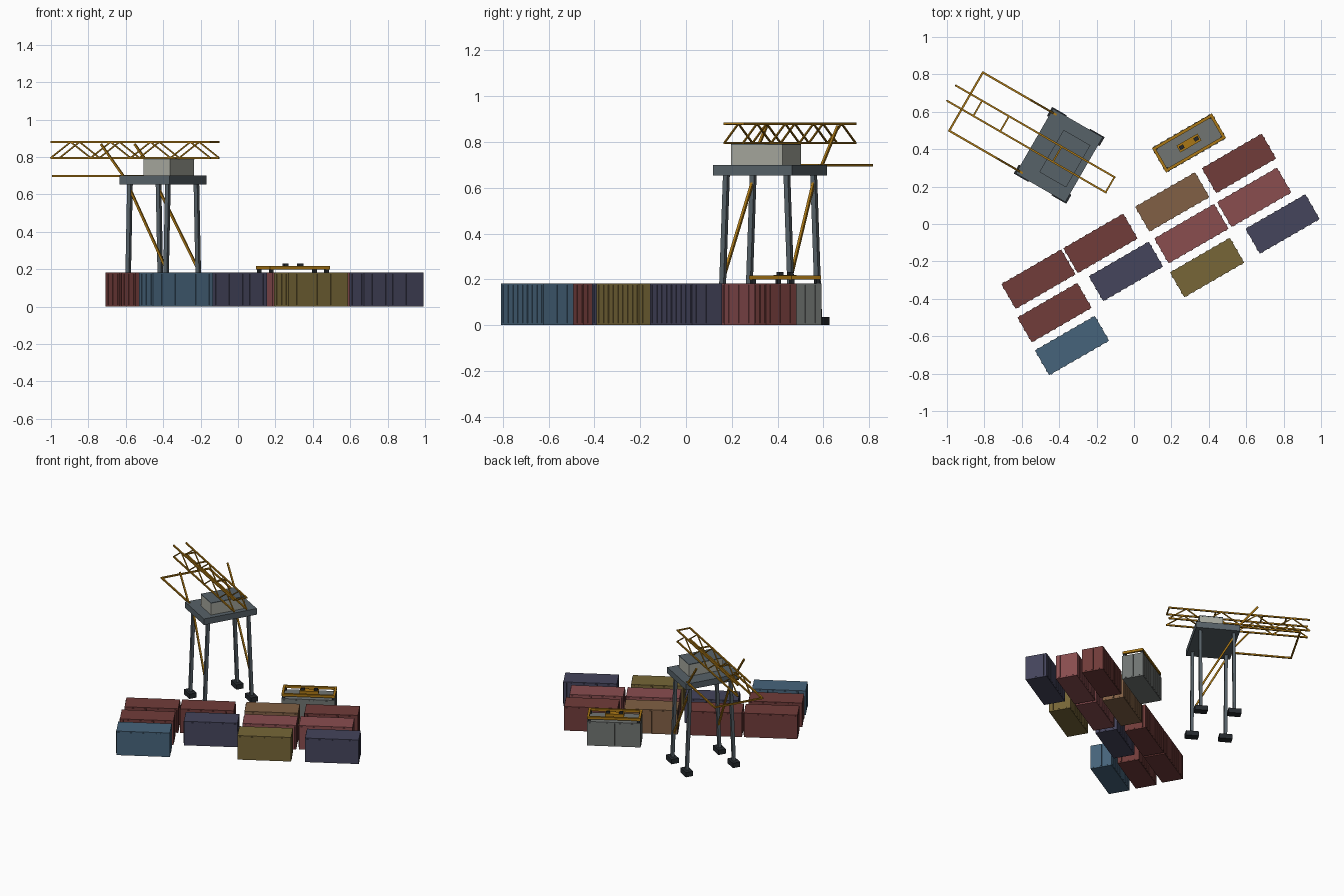
import bpy, bmesh, math
from mathutils import Vector, Matrix

if "Cube" in bpy.data.objects:
    bpy.data.objects.remove(bpy.data.objects["Cube"])


def material(name, r, g, b):
    m = bpy.data.materials.new(name)
    m.diffuse_color = [*((c / 255) ** 2.2 for c in (r, g, b)), 1]
    m.use_nodes = True
    m.node_tree.nodes["Principled BSDF"].inputs["Base Color"].default_value = m.diffuse_color
    return m


STEEL = material("steel", 88, 98, 104)
DARK = material("dark", 42, 46, 50)
OCHRE = material("ochre", 168, 118, 28)
CABIN = material("cabin", 166, 168, 158)
COLORS = {
    "red": material("red", 112, 62, 60),
    "brown": material("brown", 128, 96, 70),
    "rose": material("rose", 136, 78, 80),
    "navy": material("navy", 70, 70, 92),
    "blue": material("blue", 72, 100, 122),
    "olive": material("olive", 118, 102, 58),
    "grey": material("grey", 112, 116, 114),
}


def box(center, size):
    return Matrix.Translation(center) @ Matrix.Diagonal((*size, 1))


def beam(p, q, t):
    """Square bar of thickness t from p to q."""
    p, q = Vector(p), Vector(q)
    z = (q - p).normalized()
    ref = Vector((1, 0, 0)) if abs(z.y) > 0.9 else Vector((0, 1, 0))
    x = ref.cross(z).normalized()
    rot = Matrix((x, z.cross(x), z)).transposed().to_4x4()
    return Matrix.Translation((p + q) / 2) @ rot @ Matrix.Diagonal((t, t, (q - p).length, 1))


def part(name, mats, mat, frame):
    """One object made of many transformed cubes, placed in a frame."""
    bm = bmesh.new()
    for m in mats:
        bmesh.ops.create_cube(bm, size=1, matrix=m)
    me = bpy.data.meshes.new(name)
    bm.to_mesh(me)
    bm.free()
    me.materials.append(mat)
    ob = bpy.data.objects.new(name, me)
    ob.matrix_world = frame
    bpy.context.collection.objects.link(ob)
    return ob


# Containers: (position along row, across rows, colour) in a yard turned 30 degrees
YARD = Matrix.Rotation(math.radians(30), 4, 'Z')
L, W, H = 0.375, 0.158, 0.182
RIB = 0.003
layout = [
    (-0.590, 0, "red"), (-0.207, 0, "red"), (0.236, 0, "brown"), (0.648, 0, "red"),
    (-0.605, -0.198, "red"), (-0.164, -0.198, "navy"), (0.240, -0.198, "rose"), (0.628, -0.198, "rose"),
    (-0.612, -0.397, "blue"), (0.222, -0.397, "olive"), (0.688, -0.397, "navy"),
    (0.471, 0.228, "grey"),
]
container = [box((0, 0, H / 2), (L - 2 * RIB, W - 2 * RIB, H))]
for s in (-1, 1):
    for i in range(9):
        container.append(box(((i - 4) * 0.042, s * (W / 2 - RIB), H / 2), (0.014, 2 * RIB, H - 0.016)))
    for i in range(3):
        container.append(box((s * (L / 2 - RIB), (i - 1) * 0.05, H / 2), (2 * RIB, 0.012, H - 0.016)))
for i, (u, v, c) in enumerate(layout):
    part(f"container_{c}_{i + 1}", container, COLORS[c], YARD @ Matrix.Translation((u, v, 0)))

# Lifting spreader on the grey container
SP = YARD @ Matrix.Translation((0.471, 0.228, 0))
frame, locks = [], []
for s in (-1, 1):
    frame.append(box((0, s * 0.067, 0.208), (0.37, 0.016, 0.018)))
    frame.append(box((s * 0.177, 0, 0.208), (0.016, 0.134, 0.018)))
    locks += [box((s * 0.17, t * 0.064, 0.19), (0.018, 0.018, 0.024)) for t in (-1, 1)]
part("spreader_frame", frame, OCHRE, SP)
part("spreader_head", [box((0, 0, 0.208), (0.13, 0.042, 0.02))], OCHRE, SP)
part("spreader_locks", locks, DARK, SP)
part("spreader_pads", [box((s * 0.045, 0, 0.224), (0.026, 0.02, 0.014)) for s in (-1, 1)], DARK, SP)

# Crane portal: feet, splayed legs, side braces, deck
CR = Matrix.Translation((-0.40, 0.367, 0)) @ Matrix.Rotation(math.radians(-30), 4, 'Z')
signs = [(a, b) for a in (-1, 1) for b in (-1, 1)]
part("crane_feet", [box((a * 0.117, b * 0.178, 0.018), (0.09, 0.055, 0.036)) for a, b in signs], DARK, CR)
part("crane_legs", [beam((a * 0.117, b * 0.178, 0.02), (a * 0.117, b * 0.152, 0.67), 0.022)
                    for a, b in signs], STEEL, CR)
part("leg_braces", [beam((-0.117, b * 0.154, 0.63), (0.117, b * 0.17, 0.2), 0.012)
                    for b in (-1, 1)], OCHRE, CR)
part("crane_deck", [box((0, 0, 0.677), (0.306, 0.40, 0.046))], STEEL, CR)

# Machinery house with a dark roof
part("machinery_house", [box((0.035, 0, 0.742), (0.163, 0.258, 0.09))], CABIN, CR)
part("house_roof", [box((0.035, 0, 0.789), (0.165, 0.26, 0.006))], STEEL, CR)

# Twin lattice boom
A0, A1, ZB, ZT, N = -0.667, 0.318, 0.795, 0.88, 8
step = (A1 - A0) / N
chords, lacing = [], []
for b in (-0.047, 0.047):
    for z in (ZB, ZT):
        chords.append(beam((A0, b, z), (A1, b, z), 0.010))
    for i in range(N):
        z0, z1 = (ZB, ZT) if i % 2 == 0 else (ZT, ZB)
        lacing.append(beam((A0 + i * step, b, z0), (A0 + (i + 1) * step, b, z1), 0.007))
ties = [beam((a, -0.047, z), (a, 0.047, z), 0.009) for a in (-0.503, -0.337, -0.012, 0.314) for z in (ZT,)]
part("boom_chords", chords, OCHRE, CR)
part("boom_lacing", lacing, OCHRE, CR)
part("boom_ties", ties, OCHRE, CR)

# Low outrigger frame and raking struts
rail = [beam((-0.575, -0.185, 0.699), (-0.575, 0.185, 0.699), 0.011)]
rail += [beam((-0.575, s * 0.18, 0.699), (-0.12, s * 0.18, 0.699), 0.011) for s in (-1, 1)]
part("outrigger_frame", rail, OCHRE, CR)
part("raking_struts", [beam((-0.135, s * 0.18, 0.69), (-0.28, s * 0.18, 0.868), 0.011)
                       for s in (-1, 1)], OCHRE, CR)
